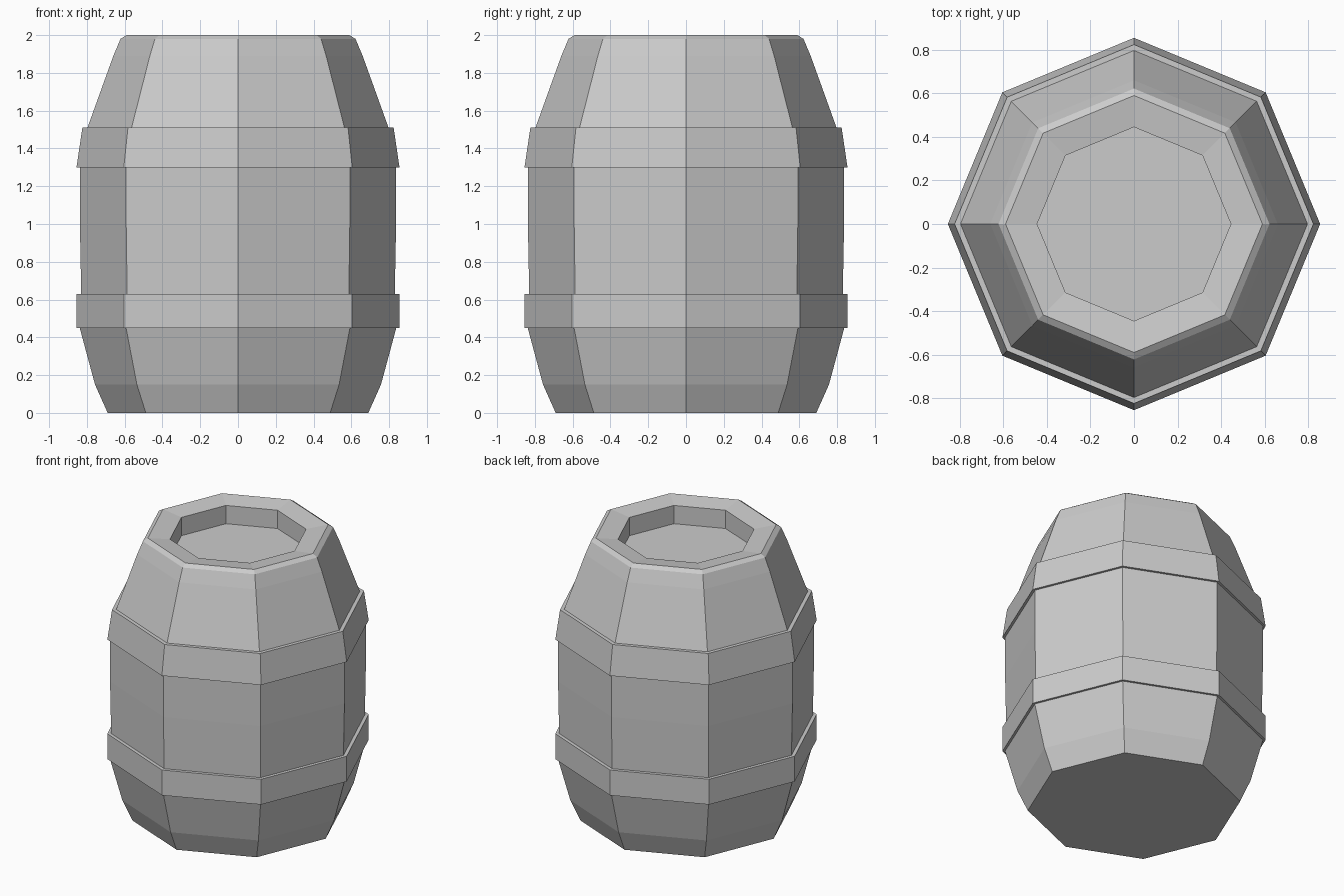
import bpy
import bmesh
from math import cos, sin, tau

cube = bpy.data.objects.get("Cube")
if cube:
    bpy.data.objects.remove(cube)

SIDES = 8

grey = bpy.data.materials.new("plain grey")
grey.use_nodes = True
colour = (0.6, 0.6, 0.6, 1)
grey.diffuse_color = colour
grey.node_tree.nodes["Principled BSDF"].inputs["Base Color"].default_value = colour


def lathe(name, profile, capped=False):
    """Turn a (radius, height) profile, listed from bottom to top, into an eight-sided solid."""
    bm = bmesh.new()
    rings = [[bm.verts.new((r * cos(tau * i / SIDES), r * sin(tau * i / SIDES), z))
              for i in range(SIDES)] for r, z in profile]
    for low, high in zip(rings, rings[1:]):
        for i in range(SIDES):
            j = (i + 1) % SIDES
            bm.faces.new((low[i], low[j], high[j], high[i]))
    if capped:
        bm.faces.new(rings[0][::-1])
        bm.faces.new(rings[-1])
    mesh = bpy.data.meshes.new(name)
    bm.to_mesh(mesh)
    bm.free()
    mesh.materials.append(grey)
    obj = bpy.data.objects.new(name, mesh)
    bpy.context.collection.objects.link(obj)
    return obj


# Barrel body: bulging staves, bevelled rim, and a recessed lid
lathe("barrel_body", [
    (0.69, 0), (0.757, 0.15), (0.838, 0.45), (0.83, 0.63), (0.837, 1.0),
    (0.837, 1.3), (0.797, 1.51), (0.66, 1.89), (0.622, 1.98), (0.59, 2.0),
    (0.445, 1.98), (0.445, 1.85)], capped=True)

# Raised hoops, with ledges that meet the staves
lathe("lower_hoop", [(0.838, 0.45), (0.855, 0.45), (0.855, 0.63), (0.83, 0.63)])
lathe("upper_hoop", [(0.837, 1.3), (0.855, 1.3), (0.824, 1.51), (0.797, 1.51)])
